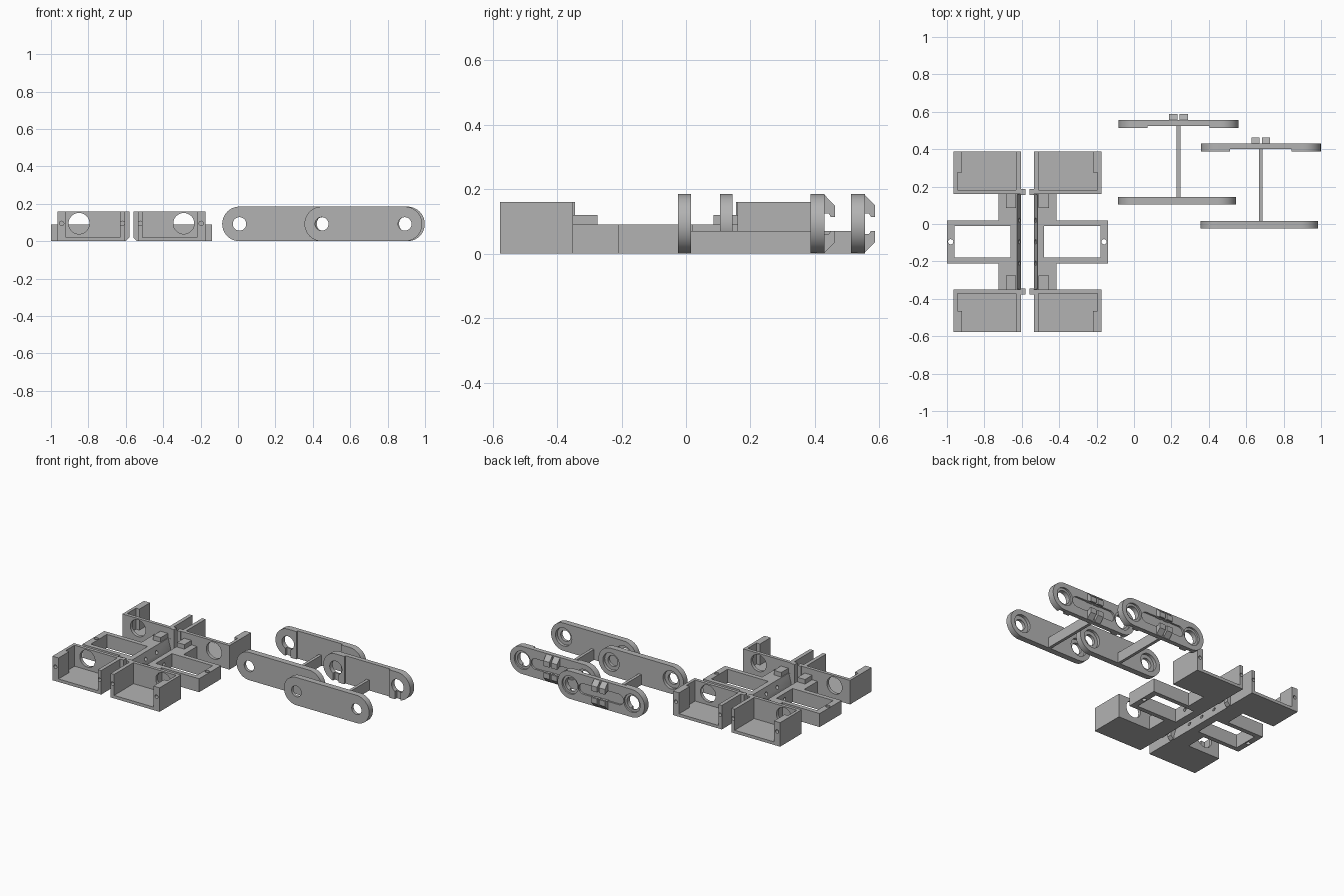
import bpy, bmesh, math
from mathutils import Vector

if "Cube" in bpy.data.objects:
    bpy.data.objects.remove(bpy.data.objects["Cube"])

grey = bpy.data.materials.new("plain grey")
grey.use_nodes = True
COLOUR = (0.45, 0.45, 0.45, 1)
grey.diffuse_color = COLOUR
grey.node_tree.nodes["Principled BSDF"].inputs["Base Color"].default_value = COLOUR


def prism(name, pts, axis, lo, hi):
    """Extrude a flat outline along an axis: x takes (y, z), y takes (x, z), z takes (x, y)."""
    place = {"x": lambda a, b, t: (t, a, b),
             "y": lambda a, b, t: (a, t, b),
             "z": lambda a, b, t: (a, b, t)}[axis]
    bm = bmesh.new()
    face = bm.faces.new([bm.verts.new(place(a, b, lo)) for a, b in pts])
    out = bmesh.ops.extrude_face_region(bm, geom=[face])
    moved = [g for g in out["geom"] if isinstance(g, bmesh.types.BMVert)]
    bmesh.ops.translate(bm, verts=moved, vec=Vector(place(0, 0, hi - lo)))
    bmesh.ops.recalc_face_normals(bm, faces=bm.faces)
    mesh = bpy.data.meshes.new(name)
    bm.to_mesh(mesh)
    bm.free()
    mesh.materials.append(grey)
    obj = bpy.data.objects.new(name, mesh)
    bpy.context.collection.objects.link(obj)
    return obj


def box(name, x0, x1, y0, y1, z0, z1):
    return prism(name, [(x0, y0), (x1, y0), (x1, y1), (x0, y1)], "z", z0, z1)


def circle(a, b, r, n=32):
    return [(a + r * math.cos(math.tau * i / n), b + r * math.sin(math.tau * i / n)) for i in range(n)]


def capsule(a0, a1, b, r, n=20):
    right = [(a1 + r * math.sin(math.pi * i / n), b - r * math.cos(math.pi * i / n)) for i in range(n + 1)]
    left = [(a0 - r * math.sin(math.pi * i / n), b + r * math.cos(math.pi * i / n)) for i in range(n + 1)]
    return right + left


def cut(obj, cutters):
    """Subtract each cutter and throw it away."""
    bpy.context.view_layer.objects.active = obj
    for c in cutters:
        mod = obj.modifiers.new("cut", "BOOLEAN")
        mod.operation, mod.solver, mod.object = "DIFFERENCE", "EXACT", c
        bpy.ops.object.modifier_apply(modifier=mod.name)
        bpy.data.objects.remove(c)


def smooth(obj):
    bpy.ops.object.select_all(action="DESELECT")
    obj.select_set(True)
    bpy.context.view_layer.objects.active = obj
    bpy.ops.object.shade_smooth_by_angle(angle=math.radians(30))


# Two mirrored chassis halves: u runs outward from the seam, d from the middle
SEAM, MID = -0.57, -0.095
for side, s in (("right", -1), ("left", 1)):
    X = lambda u: SEAM + s * u

    # Spine with its open rectangular frame
    half = [(0.035, 0.26), (0.155, 0.26), (0.155, 0.115), (0.43, 0.115)]
    outline = [(X(u), MID + d) for u, d in half] + [(X(u), MID - d) for u, d in reversed(half)]
    base = prism(side + "_spine_frame", outline, "z", 0, 0.09)
    slope = [(X(0.02), 0.02), (X(0.035), 0.02), (X(0.058), 0.1), (X(0.02), 0.1)]
    cutters = [box("window", X(0.09), X(0.39), MID - 0.085, MID + 0.085, -0.1, 0.2),
               prism("slope", slope, "y", MID - 0.252, MID + 0.252),
               prism("hole", circle(X(0.41), MID, 0.014, 16), "z", -0.1, 0.2)]
    cutters += [prism("hole", circle(MID + d, 0.05, 0.012, 16), "x", X(0.02), X(0.12))
                for d in (-0.115, 0, 0.115)]
    cut(base, cutters)
    smooth(base)

    for end, e in (("front", -1), ("rear", 1)):
        Y = lambda d: MID + e * d
        tag = side + "_" + end
        # Motor tray, open on top and on the far face
        tray = box(tag + "_tray", X(0.035), X(0.395), Y(0.255), Y(0.482), 0, 0.16)
        cutters = [box("bay", X(0.06), X(0.35), Y(0.277), Y(0.6), 0.02, 0.3),
                   box("pocket", X(0.2), X(0.375), Y(0.277), Y(0.37), 0.02, 0.3),
                   prism("shaft", circle(X(0.28), 0.095, 0.056, 40), "y", Y(0.2), Y(0.3))]
        cutters += [prism("screw", circle(X(u), 0.095, 0.012, 16), "y", Y(0.41), Y(0.6))
                    for u in (0.048, 0.373)]
        cut(tray, cutters)
        smooth(tray)
        # Joining tab with chamfered foot, and a small block on the spine
        tab = [(X(0.036), 0), (X(0.03), 0), (X(0.01), 0.02), (X(0.01), 0.16), (X(0.036), 0.16)]
        prism(tag + "_tab", tab, "y", Y(0.25), Y(0.282))
        box(tag + "_block", X(0.06), X(0.115), Y(0.18), Y(0.257), 0.08, 0.12)

# Two track links, each with two plates, a cross rod and clips
R = 0.0925
clip = [(-0.02, R), (0, R), (0.035, 0.057), (0.035, 0.022), (0.022, 0.022), (0.016, 0.032), (-0.02, 0.032)]
for tag, ox, y0, y1 in (("back_link", 0, 0.105, 0.555), ("near_link", 0.44, -0.025, 0.43)):
    ends = (ox + 0.008, ox + 0.452)
    mid = ox + 0.238

    # Front plate with counterbored holes on its inner face
    plate = prism(tag + "_front_plate", capsule(*ends, R, R), "y", y0, y0 + 0.04)
    cutters = []
    for x in ends:
        cutters += [prism("hole", circle(x, R, 0.036), "y", y0 - 0.1, y0 + 0.1),
                    prism("bore", circle(x, R, 0.06), "y", y0 + 0.02, y0 + 0.1)]
    cut(plate, cutters)
    smooth(plate)

    # Rear plate: holes, long groove behind, recessed middle and notches in front
    inner = y1 - 0.043
    rear_ends = (mid - 0.228, mid + 0.228)
    plate = prism(tag + "_rear_plate", capsule(*rear_ends, R, R), "y", inner, y1)
    cutters = [box("recess", mid - 0.165, mid + 0.165, inner - 0.1, inner + 0.013, -0.1, 0.3),
               prism("groove", capsule(mid - 0.13, mid + 0.13, R, 0.035), "y", y1 - 0.012, y1 + 0.1)]
    for x in rear_ends:
        cutters += [prism("hole", circle(x, R, 0.045), "y", y1 - 0.2, y1 + 0.1),
                    prism("bore", circle(x, R, 0.06), "y", y1 - 0.012, y1 + 0.1),
                    box("notch", x - 0.02, x + 0.02, inner - 0.1, inner + 0.02, -0.1, R)]
    cut(plate, cutters)
    smooth(plate)

    # Cross rod
    box(tag + "_rod", mid - 0.01, mid + 0.01, y0 + 0.038, inner + 0.015, 0, 0.07)

    # Paired hooks above and below the groove
    for i, a in enumerate((-0.05, 0.006)):
        for name, k in (("upper", 1), ("lower", -1)):
            prism(f"{tag}_{name}_clip_{i + 1}", [(y1 + y - 0.003, R + k * z) for y, z in clip],
                  "x", mid + a, mid + a + 0.044)
